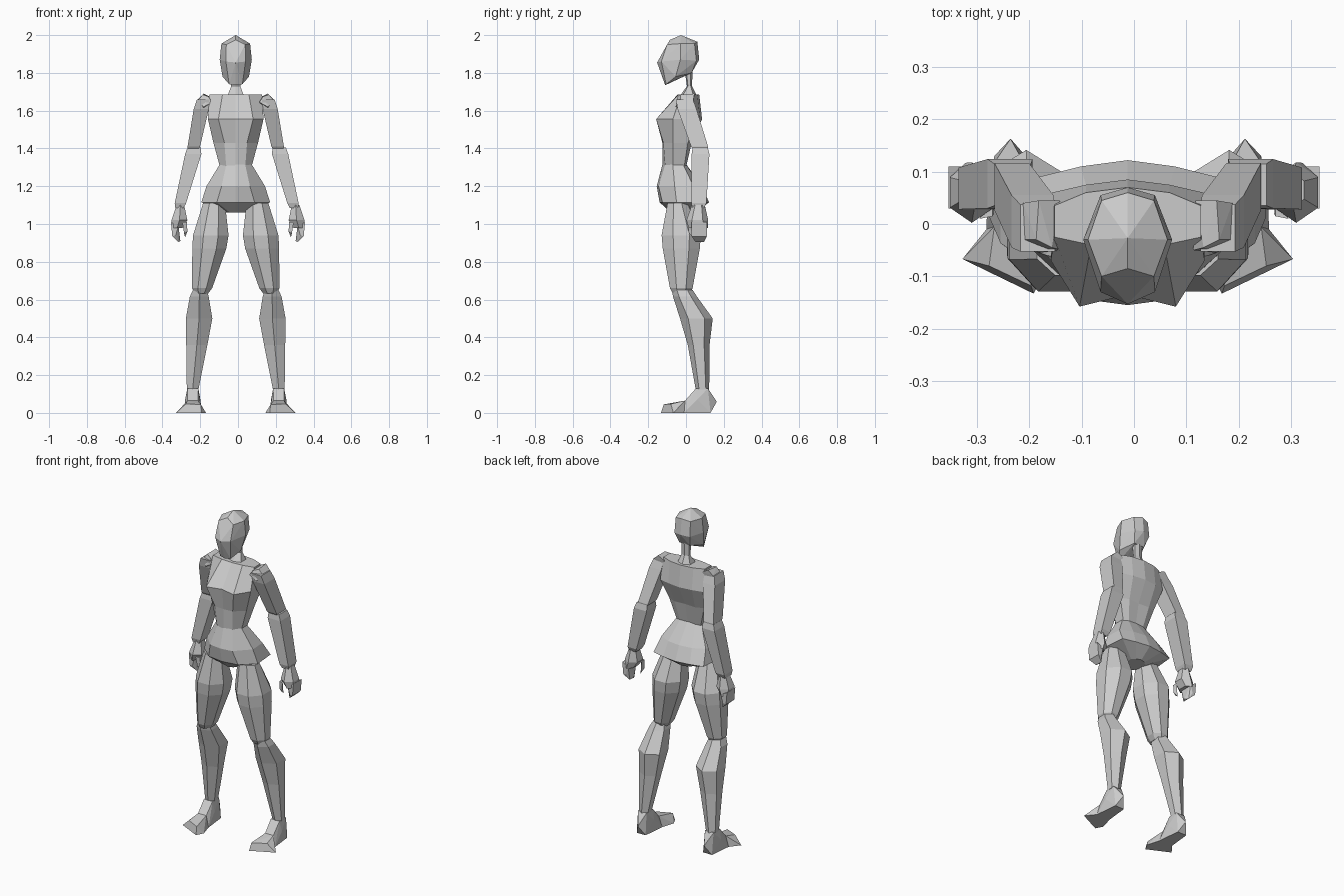
import bpy, bmesh, math
from mathutils import Vector

MID = -0.012  # symmetry plane of the body

grey = bpy.data.materials.new("mannequin_grey")
grey.diffuse_color = (0.6, 0.6, 0.6, 1)


def finish(name, bm):
    bmesh.ops.recalc_face_normals(bm, faces=bm.faces)
    me = bpy.data.meshes.new(name)
    bm.to_mesh(me)
    bm.free()
    me.materials.append(grey)
    ob = bpy.data.objects.new(name, me)
    bpy.context.collection.objects.link(ob)


def loft(name, rings):
    """Skin a list of equal-length point rings and cap both ends."""
    bm = bmesh.new()
    rows = [[bm.verts.new(p) for p in r] for r in rings]
    n = len(rows[0])
    for a, b in zip(rows, rows[1:]):
        for i in range(n):
            j = (i + 1) % n
            bm.faces.new((a[i], a[j], b[j], b[i]))
    bm.faces.new(rows[0])
    bm.faces.new(rows[-1])
    finish(name, bm)


def hull(name, pts):
    """Faceted convex solid."""
    bm = bmesh.new()
    for p in pts:
        bm.verts.new(p)
    res = bmesh.ops.convex_hull(bm, input=bm.verts)
    junk = [g for g in res["geom_interior"] if isinstance(g, bmesh.types.BMVert)]
    bmesh.ops.delete(bm, geom=junk, context="VERTS")
    bmesh.ops.dissolve_limit(bm, angle_limit=0.05, verts=bm.verts, edges=bm.edges)
    finish(name, bm)


def full(half, z):
    """Mirror a half outline (front middle to back middle) into a ring."""
    right = [(x + MID, y, z) for x, y in half]
    left = [(MID - x, y, z) for x, y in half[-2:0:-1]]
    return right + left


def limb(name, sections, sides, mid=MID):
    """Left and right limb from sections (x, y, z, half width, half depth)."""
    k = 1 / math.cos(math.pi / sides)
    for label, s in (("left", 1), ("right", -1)):
        rings = []
        for x, y, z, w, d in sections:
            ang = [math.tau * (i + 0.5) / sides for i in range(sides)]
            rings.append([(mid + s * (x + k * w * math.cos(a)),
                           y + k * d * math.sin(a), z) for a in ang])
        loft(f"{label}_{name}", rings)


def hull_pair(name, pts, mid=MID):
    for label, s in (("left", 1), ("right", -1)):
        hull(f"{label}_{name}", [(mid + s * x, y, z) for x, y, z in pts])


# Head and neck
head = [(0, -.027, 2), (0, -.085, 1.975), (.05, -.10, 1.95), (0, -.153, 1.855),
        (.052, -.13, 1.86), (.076, -.03, 1.955), (.085, -.03, 1.87),
        (.07, -.055, 1.78), (.035, -.105, 1.74), (0, -.11, 1.735),
        (0, .06, 1.965), (.05, .045, 1.955), (0, .07, 1.87), (.052, .055, 1.865),
        (.035, .03, 1.80)]
hull("head", [(MID + s * x, y, z) for x, y, z in head for s in (1, -1)])
loft("neck", [
    full([(0, -.01), (.028, 0), (.028, .025), (0, .035)], 1.83),
    full([(0, .005), (.024, .01), (.024, .025), (0, .032)], 1.73),
    full([(0, -.035), (.045, -.02), (.045, .04), (0, .06)], 1.675)])

# Torso
loft("chest", [
    full([(0, -.045), (.07, -.04), (.14, -.025), (.14, .035), (.08, .06), (0, .07)], 1.685),
    full([(0, -.135), (.092, -.158), (.147, -.07), (.145, .06), (.08, .075), (0, .085)], 1.555),
    full([(0, -.125), (.06, -.12), (.118, -.07), (.118, .01), (.07, .03), (0, .025)], 1.43),
    full([(0, -.125), (.05, -.11), (.083, -.07), (.08, -.01), (.05, 0), (0, 0)], 1.3)])
loft("pelvis", [
    full([(0, -.125), (.05, -.11), (.085, -.07), (.082, -.015), (.05, 0), (0, .002)], 1.315),
    full([(0, -.155), (.075, -.145), (.155, -.06), (.15, .04), (.08, .075), (0, .085)], 1.2),
    full([(0, -.14), (.10, -.125), (.182, -.05), (.17, .09), (.09, .11), (0, .122)], 1.115),
    full([(0, -.08), (.03, -.07), (.05, -.04), (.05, .02), (.03, .04), (0, .05)], 1.06)])

# Arms
hull_pair("shoulder", [(.125, -.05, 1.645), (.145, -.045, 1.675), (.175, -.03, 1.685),
                       (.205, -.03, 1.65), (.20, .04, 1.66), (.17, .045, 1.69),
                       (.13, .045, 1.67), (.13, .03, 1.60), (.17, -.055, 1.62),
                       (.19, .03, 1.6)])
limb("upper_arm", [(.172, -.008, 1.66, .033, .045), (.182, .005, 1.61, .04, .05),
                   (.222, .072, 1.41, .033, .045), (.228, .078, 1.385, .024, .034)], 4)
limb("forearm", [(.225, .075, 1.405, .035, .04), (.23, .077, 1.37, .043, .047),
                 (.298, .068, 1.11, .03, .04), (.303, .065, 1.085, .022, .03)], 4, -.007)

# Hands: palm, curled fingers and thumb
limb("palm", [(.305, .065, 1.1, .02, .03), (.31, .06, 1.02, .042, .05),
              (.322, .065, .98, .028, .045)], 6, 0)
hull_pair("fingers", [(x, y, z) for y in (.03, .11) for x, z in
                      ((.355, 1.01), (.315, .99), (.348, .935), (.33, .94))]
          + [(.315, .05, .905), (.315, .095, .905), (.305, .07, .91)], 0)
hull_pair("thumb", [(.27, .015, 1.01), (.295, .01, 1.01), (.27, .045, 1.01),
                    (.268, .02, .96), (.285, .015, .95), (.28, .04, .93)], 0)

# Legs
limb("thigh", [(.115, -.045, 1.11, .058, .053), (.132, -.025, .94, .094, .104),
               (.14, -.025, .87, .09, .098), (.178, -.025, .66, .053, .06),
               (.182, -.025, .632, .036, .045)], 8)
limb("shin", [(.19, -.02, .65, .037, .048), (.193, -.005, .615, .05, .055),
              (.194, .055, .5, .07, .075), (.206, .067, .36, .056, .05),
              (.228, .087, .125, .031, .031)], 6)

# Feet
instep = [(.2, -.005, .065), (.255, -.005, .065), (.18, -.01, 0), (.27, -.01, 0)]
hull_pair("heel", instep + [(x, y, .13) for x in (.198, .256) for y in (.053, .116)]
          + [(.224, .163, .06), (.195, .13, 0), (.255, .13, 0),
             (.187, .06, .07), (.268, .06, .07)])
hull_pair("forefoot", instep + [(.157, -.09, 0), (.18, -.133, 0), (.316, -.067, 0),
                                (.185, -.118, .045), (.265, -.08, .047)])
